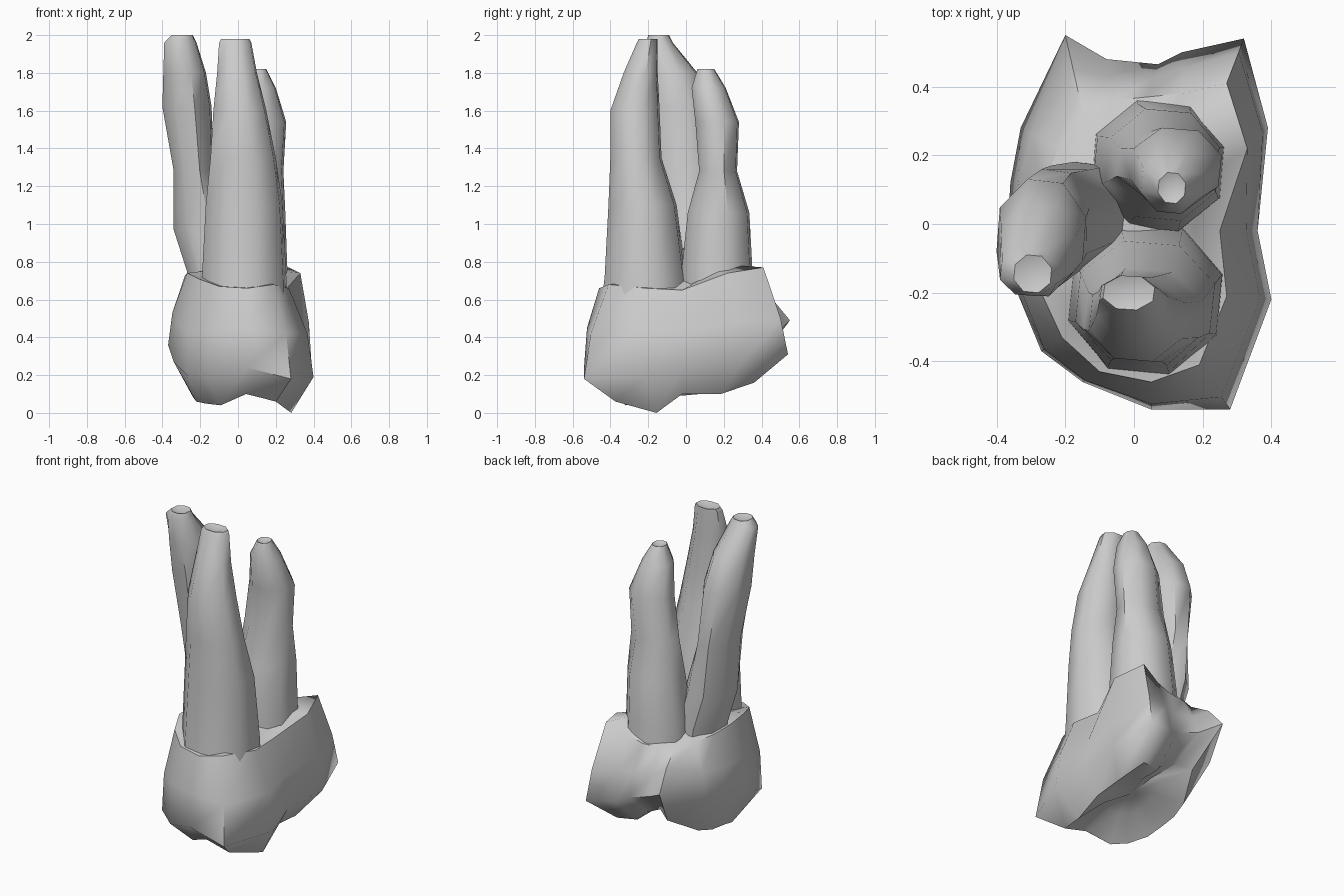
import bpy, bmesh, math

def loft(name, rings, bottom, top, angle):
    """Skin equal-length rings, closing both ends with a fan to a point."""
    bm = bmesh.new()
    loops = [[bm.verts.new(p) for p in ring] for ring in rings]
    n = len(loops[0])
    for a, b in zip(loops, loops[1:]):
        for i in range(n):
            j = (i + 1) % n
            bm.faces.new((a[i], a[j], b[j], b[i]))
    for loop, point in ((loops[0], bottom), (loops[-1], top)):
        c = bm.verts.new(point)
        for i in range(n):
            bm.faces.new((loop[i], loop[(i + 1) % n], c))
    bmesh.ops.recalc_face_normals(bm, faces=bm.faces)
    me = bpy.data.meshes.new(name)
    bm.to_mesh(me)
    bm.free()
    ob = bpy.data.objects.new(name, me)
    bpy.context.collection.objects.link(ob)
    bpy.ops.object.select_all(action='DESELECT')
    ob.select_set(True)
    bpy.context.view_layer.objects.active = ob
    bpy.ops.object.shade_smooth_by_angle(angle=math.radians(angle))
    return ob

# Crown: widest outline and neck outline, both counterclockwise from the front
outline = [(.05, -.54), (.28, -.54), (.40, -.22), (.36, -.02), (.39, .28), (.32, .54),
           (.14, .50), (.07, .465), (-.08, .48), (-.20, .55), (-.33, .28), (-.36, .12),
           (-.37, -.05), (-.34, -.20), (-.27, -.37), (-.15, -.46)]
neck = [(.05, -.46, .66), (.19, -.41, .68), (.27, -.21, .66), (.25, -.02, .65),
        (.33, .22, .74), (.27, .41, .77), (.14, .38, .71), (.04, .37, .68),
        (-.06, .36, .68), (-.15, .33, .68), (-.22, .22, .70), (-.27, .10, .72),
        (-.28, -.05, .73), (-.27, -.20, .74), (-.21, -.33, .71), (-.10, -.43, .67)]
pit_z = [.17, .16, .12, .17, .18, .2, .2, .22, .24, .22, .2, .18, .17, .15, .15, .15]
cusp_z = [.10, .06, .00, .10, .10, .16, .17, .22, .27, .24, .13, .10, .09, .06, .05, .04]
edge_z = [.24, .18, .19, .24, .25, .31, .34, .37, .42, .49, .40, .36, .36, .27, .20, .18]
belly_z = [.45, .42, .42, .43, .48, .50, .52, .52, .54, .61, .55, .53, .53, .48, .43, .43]
belly_mix = [.2, .28, .25, .3, .25, .3, .4, .4, .4, .45, .3, .25, .25, .2, .15, .15]

def crown_ring(scale, heights):
    cx, cy = .03, -.02
    return [(cx + (x - cx) * scale, cy + (y - cy) * scale, z)
            for (x, y), z in zip(outline, heights)]

belly = [(x + (u - x) * m, y + (v - y) * m, z) for (x, y), (u, v, _), m, z
         in zip(outline, neck, belly_mix, belly_z)]
inner = [(x * .7, y * .7, z + .01) for x, y, z in neck]
loft("crown", [crown_ring(.33, pit_z), crown_ring(.68, cusp_z), crown_ring(1, edge_z),
               belly, neck, inner], (.02, 0, .19), (-.02, 0, .88), 55)

# Roots: each section is (z, x min, x max, y min, y max)
def root(name, sections, sides=8, turn=0.3):
    rings = []
    for z, x0, x1, y0, y1 in sections:
        ring = []
        for i in range(sides):
            a = 2 * math.pi * i / sides + turn
            ring.append(((x0 + x1) / 2 + (x1 - x0) / 2 * math.cos(a) * 1.05,
                         (y0 + y1) / 2 + (y1 - y0) / 2 * math.sin(a) * 1.05, z))
        rings.append(ring)
    z, x0, x1, y0, y1 = sections[-1]
    b = sections[0]
    loft(name, rings, ((b[1] + b[2]) / 2, (b[3] + b[4]) / 2, b[0]),
         ((x0 + x1) / 2, (y0 + y1) / 2, z - .02), 50)

root("left_root", [(.55, -.24, .02, -.14, .18), (.75, -.27, .00, -.14, .18),
                   (.97, -.34, -.05, -.13, .17), (1.28, -.34, -.13, -.17, .16),
                   (1.62, -.40, -.14, -.19, .13), (1.80, -.395, -.17, -.21, .06),
                   (1.96, -.39, -.22, -.21, -.07), (2.0, -.35, -.24, -.20, -.09)])
root("front_root", [(.55, -.19, .26, -.45, .02), (.72, -.19, .255, -.43, .00),
                    (1.10, -.17, .235, -.41, -.05), (1.35, -.145, .20, -.40, -.13),
                    (1.60, -.13, .15, -.40, -.14), (1.80, -.11, .10, -.33, -.15),
                    (1.96, -.10, .07, -.26, -.15), (1.98, -.09, .06, -.25, -.15)])
root("back_root", [(.55, -.13, .27, -.02, .37), (.78, -.12, .26, -.02, .35),
                   (1.06, -.08, .25, .01, .335), (1.28, -.05, .24, .07, .27),
                   (1.54, -.01, .255, .05, .28), (1.72, .02, .20, .03, .21),
                   (1.82, .07, .15, .06, .15)])
